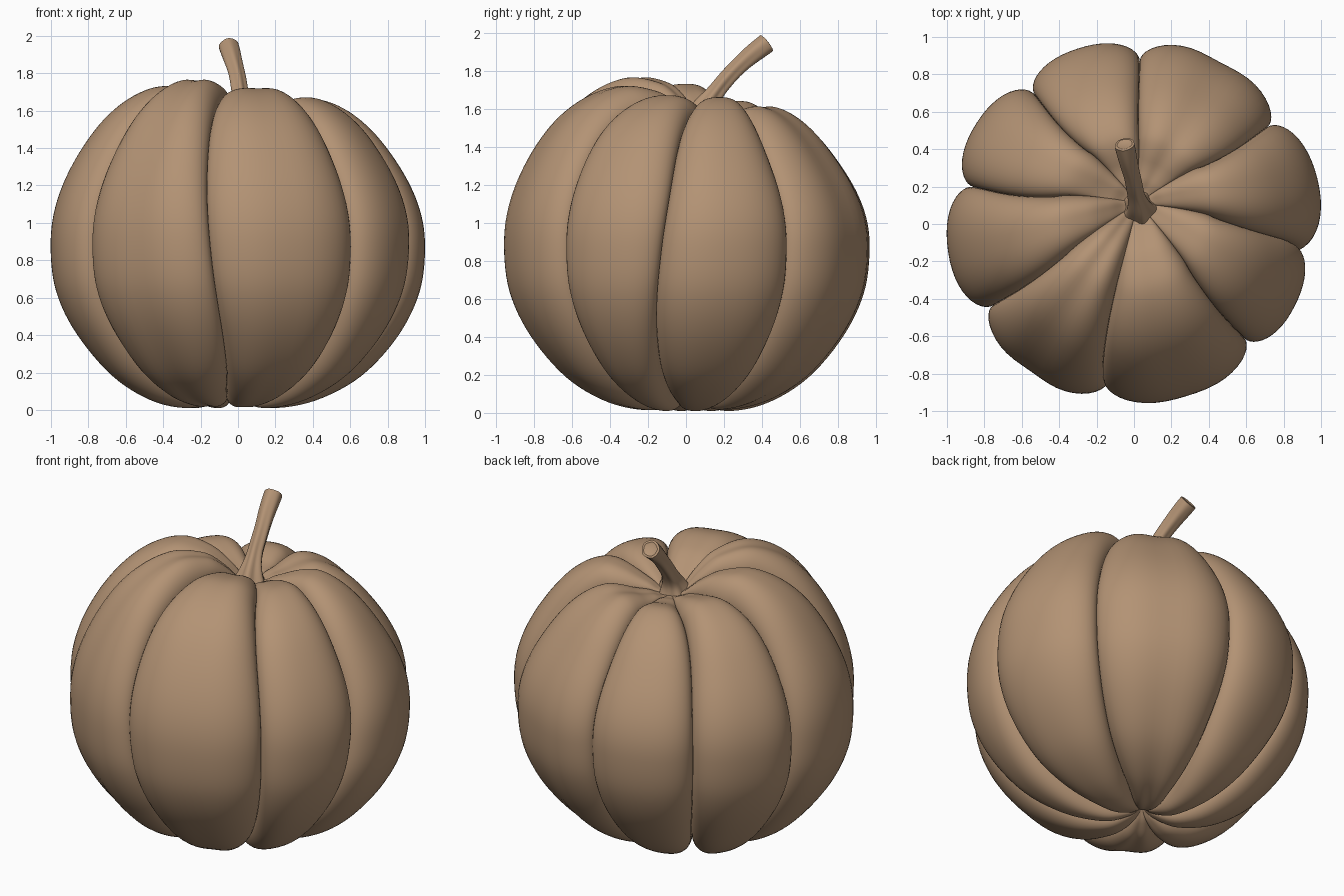
import bpy, bmesh, math
from mathutils import Vector

cube = bpy.data.objects.get("Cube")
if cube:
    bpy.data.objects.remove(cube, do_unlink=True)


def material(name, rgb):
    mat = bpy.data.materials.new(name)
    mat.use_nodes = True
    mat.diffuse_color = (*rgb, 1)
    mat.node_tree.nodes["Principled BSDF"].inputs["Base Color"].default_value = (*rgb, 1)
    return mat


def spline(points, steps):
    """Catmull-Rom curve through the points."""
    pts = [Vector(p) for p in points]
    pts = [2 * pts[0] - pts[1]] + pts + [2 * pts[-1] - pts[-2]]
    out = []
    for a, b, c, d in zip(pts, pts[1:], pts[2:], pts[3:]):
        for i in range(steps):
            t = i / steps
            out.append(0.5 * (2 * b + (c - a) * t + (2 * a - 5 * b + 4 * c - d) * t ** 2
                              + (3 * b - a - 3 * c + d) * t ** 3))
    return out + [pts[-2]]


def smooth(a, b, x):
    t = min(1, max(0, (x - a) / (b - a)))
    return t * t * (3 - 2 * t)


def bridge(bm, rings):
    for low, high in zip(rings, rings[1:]):
        n = len(low)
        for i in range(n):
            bm.faces.new((low[i], low[(i + 1) % n], high[(i + 1) % n], high[i]))


def finish(bm, name, mat, angle):
    bmesh.ops.recalc_face_normals(bm, faces=bm.faces[:])
    mesh = bpy.data.meshes.new(name)
    bm.to_mesh(mesh)
    bm.free()
    mesh.materials.append(mat)
    obj = bpy.data.objects.new(name, mesh)
    bpy.context.collection.objects.link(obj)
    bpy.ops.object.select_all(action="DESELECT")
    bpy.context.view_layer.objects.active = obj
    obj.select_set(True)
    bpy.ops.object.shade_smooth_by_angle(angle=math.radians(angle))
    return obj


tan = material("warm tan", (0.45, 0.29, 0.175))

# Body: crest profile swept round, pressed inward along its normal at the grooves
MID, TOP, DEPTH = 0.87, 1.70, 0.12
profile = spline([(0, 1.53), (0.07, 1.55), (0.15, 1.61), (0.27, 1.675), (0.42, 1.70),
                  (0.58, 1.635), (0.73, 1.5), (0.87, 1.29), (0.955, 1.08), (0.98, 0.87),
                  (0.95, 0.63), (0.84, 0.4), (0.65, 0.18), (0.43, 0.05), (0.22, 0.01),
                  (0.08, 0.05), (0, 0.11)], 6)

# Lobes: start angle, crest radius, crest height, centre crease, swirl of the start groove
lobes = [(-46, 0.965, 1.67, 0, 0), (-8.5, 1.01, 1.66, 0, 6), (36, 1.0, 1.62, 0.02, 0),
         (88, 0.985, 1.6, 0, 0), (127.5, 1.0, 1.64, 0, 0), (167, 1.005, 1.73, 0, 0),
         (210, 0.98, 1.775, 0.018, 0), (260, 0.97, 1.725, 0.008, -5)]
COLS = 24
columns = []
for k, (start, radius, height, crease, swirl) in enumerate(lobes):
    before, after = lobes[k - 1], lobes[(k + 1) % len(lobes)]
    end = after[0] if after[0] > start else after[0] + 360
    for i in range(COLS):
        t = -math.cos(math.pi * i / COLS)
        bulge = max(0, 1 - abs(t) ** 2.7) ** 0.53
        side = before if t < 0 else after
        r = radius * bulge + (radius + side[1]) / 2 * (1 - bulge)
        h = height * bulge + (height + side[2]) / 2 * (1 - bulge)
        dent = DEPTH * (1 - bulge) + crease * math.exp(-(t / 0.35) ** 2)
        across = (t + 1) / 2
        columns.append((math.radians(start + (end - start) * across),
                        math.radians(swirl + (after[4] - swirl) * across), r, h, dent))


def body_point(j, column):
    angle, swirl, scale, height, dent = column
    p = profile[j]
    tangent = (profile[j + 1] - profile[j - 1]).normalized()
    inner = smooth(0, 0.25, p.x)
    lean = 1 - smooth(0, 0.85, p.x)
    dent *= smooth(0, 0.5 if p.y > MID else 0.35, p.x)
    angle += swirl * (p.y - MID) / (TOP - MID)
    r = p.x + dent * tangent.y
    z = p.y - dent * tangent.x
    r *= 1 + (scale / 0.98 - 1) * inner
    shift = Vector((-0.05, 0.01))
    if p.y > MID:
        z = MID + (z - MID) * (1 + ((height - MID) / (TOP - MID) - 1) * inner)
        shift = Vector((0.02, 0.11))
    return (r * math.cos(angle) + shift.x * lean, r * math.sin(angle) + shift.y * lean, z)


bm = bmesh.new()
rings = [[bm.verts.new(body_point(j, c)) for c in columns]
         for j in range(1, len(profile) - 1)]
bridge(bm, rings)
for ring, pole in ((rings[0], (0.02, 0.11, 1.53)), (rings[-1], (-0.05, 0.01, 0.11))):
    tip = bm.verts.new(pole)
    for i in range(len(ring)):
        bm.faces.new((ring[i], ring[(i + 1) % len(ring)], tip))
finish(bm, "pumpkin_body", tan, 50)

# Stem: fluted tube along a bent path, flared at the root
path = spline([(0.03, 0.07, 1.5), (0.025, 0.1, 1.6), (0.01, 0.16, 1.69),
               (-0.005, 0.24, 1.785), (-0.028, 0.33, 1.87), (-0.05, 0.425, 1.945)], 6)
SIDES = 40
bm = bmesh.new()
rings = []
for j, p in enumerate(path):
    f = j / (len(path) - 1)
    axis = (path[min(j + 1, len(path) - 1)] - path[max(j - 1, 0)]).normalized()
    u = Vector((1, 0, 0))
    u = (u - axis * u.dot(axis)).normalized()
    v = axis.cross(u)
    base = 0.043 + 0.07 * max(0, 1 - f / 0.45) ** 2 + 0.01 * smooth(0.6, 1, f)
    ring = []
    for i in range(SIDES):
        a = math.tau * i / SIDES
        flute = 1 + (0.02 + 0.14 * (1 - f)) * math.cos(5 * a + 2 * f)
        ring.append(bm.verts.new(p + (u * math.cos(a) + v * math.sin(a)) * base * flute))
    rings.append(ring)
bridge(bm, rings)
bm.faces.new(rings[0])
cap = bm.faces.new(rings[-1])
bm.normal_update()
bmesh.ops.inset_region(bm, faces=[cap], thickness=0.012, depth=0.003)
bmesh.ops.inset_region(bm, faces=[cap], thickness=0.008, depth=-0.004)
finish(bm, "stem", tan, 40)
